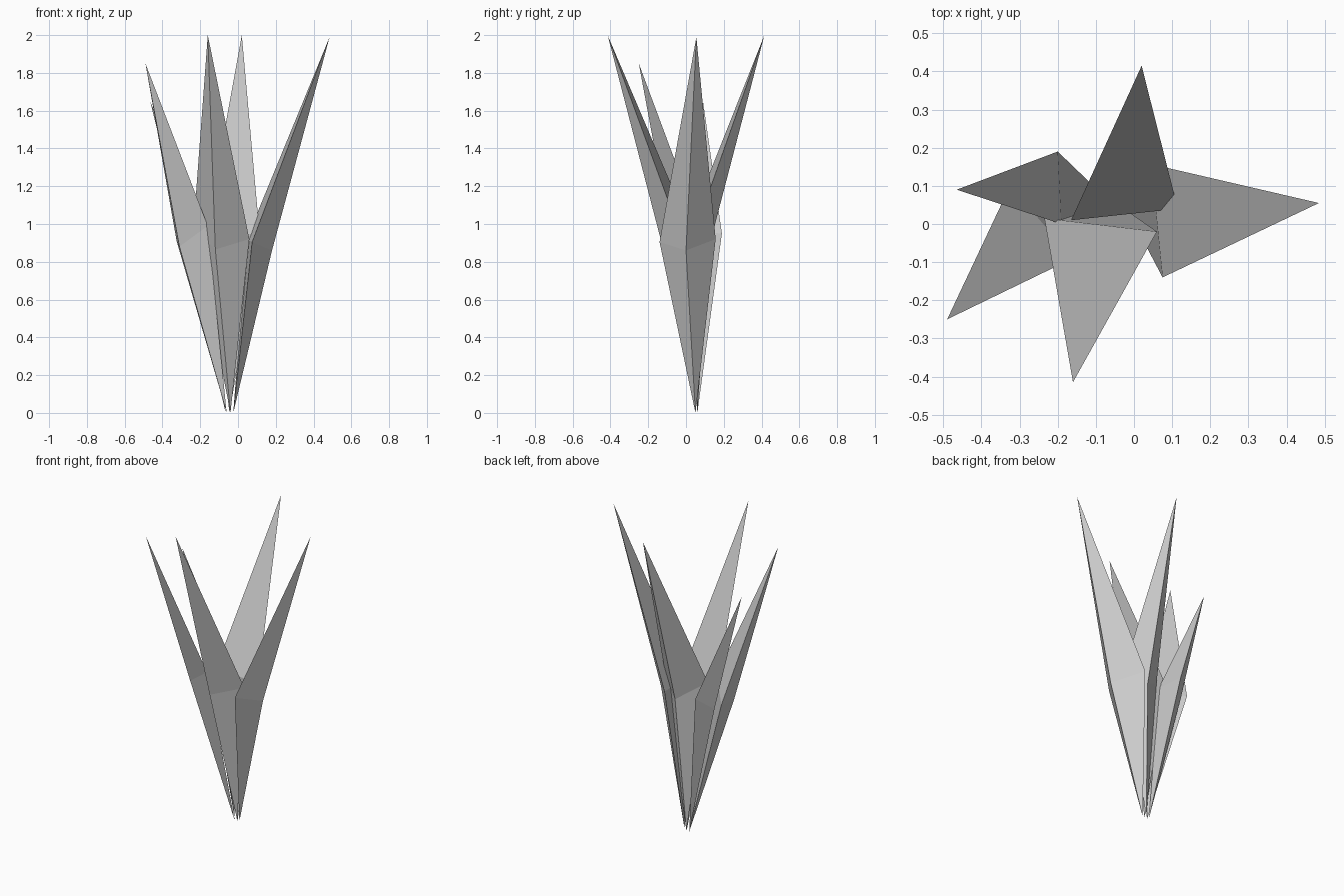
import bpy, bmesh
from mathutils import Vector

if "Cube" in bpy.data.objects:
    bpy.data.objects.remove(bpy.data.objects["Cube"])


def leaf(name, base, tip, left, keel, right):
    """Closed three-sided blade: root point, triangular belt, sharp tip."""
    bm = bmesh.new()
    root, point = bm.verts.new(base), bm.verts.new(tip)
    belt = [bm.verts.new(p) for p in (left, keel, right)]
    for i in range(3):
        a, b = belt[i], belt[(i + 1) % 3]
        bm.faces.new((root, b, a))
        bm.faces.new((point, a, b))
    bmesh.ops.recalc_face_normals(bm, faces=bm.faces)
    mesh = bpy.data.meshes.new(name)
    bm.to_mesh(mesh)
    bm.free()
    obj = bpy.data.objects.new(name, mesh)
    bpy.context.collection.objects.link(obj)


# Five leaves fanning out of one root; belt points are left, outer keel, right
leaf("right_leaf", (-0.025, 0.05, 0.0), (0.485, 0.055, 1.99),
     (0.075, -0.14, 0.905), (0.18, 0.0, 0.86), (0.045, 0.157, 0.92))
leaf("back_leaf", (-0.045, 0.06, 0.0), (0.02, 0.415, 2.0),
     (0.115, 0.04, 0.94), (-0.005, 0.12, 0.87), (-0.165, 0.01, 0.98))
leaf("front_leaf", (-0.04, 0.05, 0.0), (-0.16, -0.415, 2.0),
     (-0.235, 0.015, 0.99), (-0.12, -0.12, 0.865), (0.06, -0.02, 0.92))
leaf("front_left_leaf", (-0.06, 0.05, 0.0), (-0.49, -0.25, 1.85),
     (-0.325, 0.10, 0.91), (-0.31, -0.05, 0.88), (-0.16, -0.09, 0.99))
leaf("left_leaf", (-0.065, 0.06, 0.0), (-0.465, 0.09, 1.65),
     (-0.20, 0.19, 0.95), (-0.275, 0.10, 0.87), (-0.19, 0.0, 0.96))
